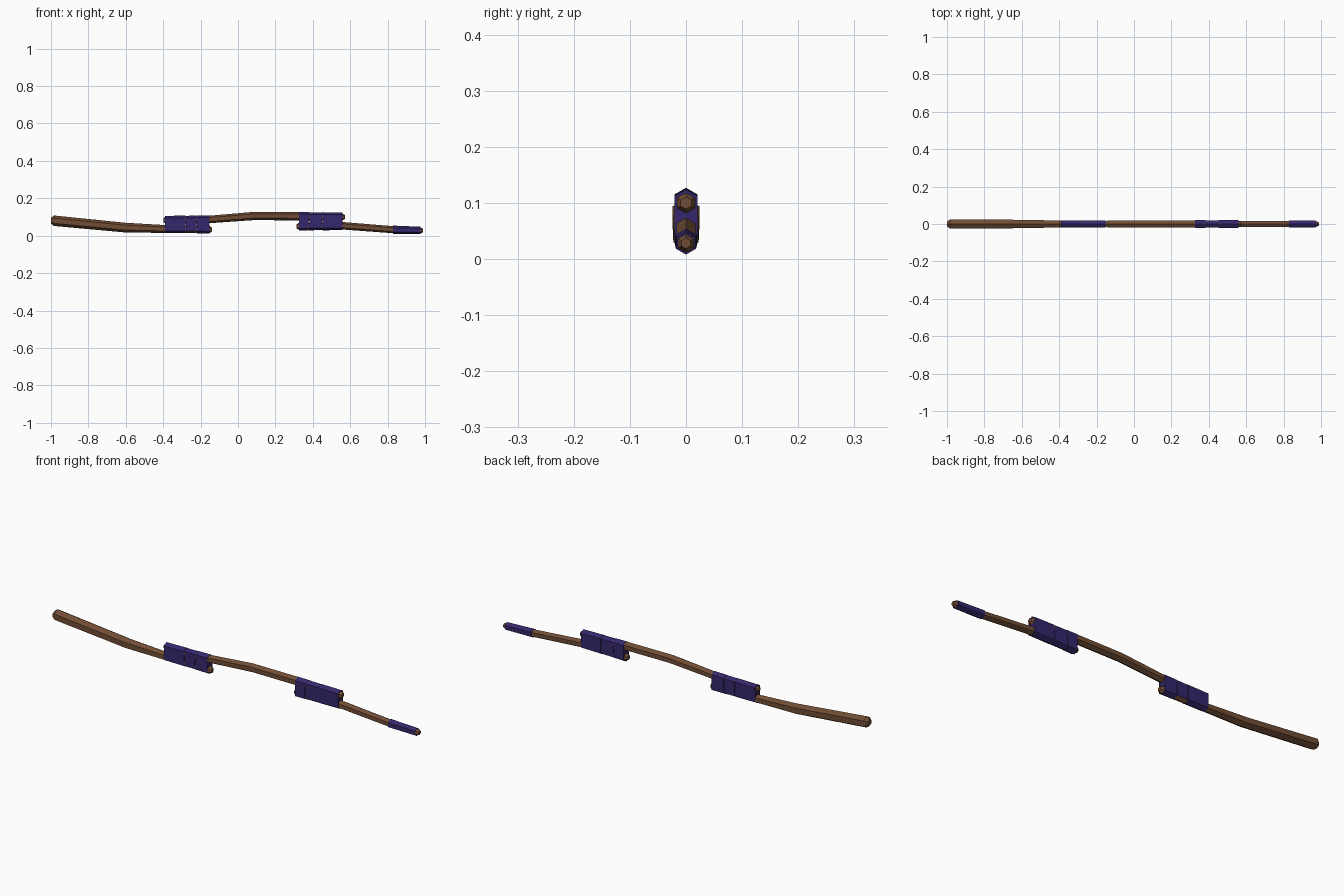
import bpy, bmesh, math

if "Cube" in bpy.data.objects:
    bpy.data.objects.remove(bpy.data.objects["Cube"])


def material(name, rgb):
    m = bpy.data.materials.new(name)
    m.diffuse_color = (*rgb, 1)
    m.use_nodes = True
    m.node_tree.nodes["Principled BSDF"].inputs["Base Color"].default_value = m.diffuse_color
    return m


WOOD = material("brown wood", (0.165, 0.075, 0.035))
CLOTH = material("purple cloth", (0.036, 0.020, 0.150))


def loft(name, rings, mat):
    """Skin a list of equal-sized rings of points and cap both ends."""
    bm = bmesh.new()
    loops = [[bm.verts.new(p) for p in ring] for ring in rings]
    n = len(loops[0])
    for a, b in zip(loops, loops[1:]):
        for i in range(n):
            bm.faces.new((a[i], a[(i + 1) % n], b[(i + 1) % n], b[i]))
    bm.faces.new(loops[0])
    bm.faces.new(loops[-1])
    bmesh.ops.recalc_face_normals(bm, faces=bm.faces)
    me = bpy.data.meshes.new(name)
    bm.to_mesh(me)
    bm.free()
    me.materials.append(mat)
    ob = bpy.data.objects.new(name, me)
    bpy.context.collection.objects.link(ob)
    return ob


def hex_ring(x, low, high, r, skew=0.0):
    """Six-sided ring, point up, stretched between a low and a high centre."""
    pts = []
    for i in range(6):
        a = math.radians(90 + 60 * i)
        z = (high if math.sin(a) > 0 else low) + r * math.sin(a)
        pts.append((x + skew * (z - (low + high) / 2), r * math.cos(a), z))
    return pts


def stick(name, path, mat=WOOD, tip=0.016):
    """Hexagonal stick through (x, z, radius) points with chamfered ends."""
    (x0, z0, r0), (x1, z1, r1) = path[0], path[-1]
    full = [(x0 - tip, z0, r0 * 0.55)] + path + [(x1 + tip, z1, r1 * 0.55)]
    return loft(name, [hex_ring(x, z, z, r) for x, z, r in full], mat)


# three crooked sticks
stick("butt_stick", [(-0.984, 0.080, 0.028), (-0.60, 0.043, 0.026),
                     (-0.39, 0.036, 0.021), (-0.155, 0.033, 0.020)])
stick("middle_stick", [(-0.383, 0.083, 0.019), (-0.15, 0.087, 0.020),
                       (0.08, 0.105, 0.022), (0.33, 0.104, 0.022),
                       (0.555, 0.100, 0.020)])
stick("tip_stick", [(0.328, 0.050, 0.020), (0.56, 0.053, 0.020),
                    (0.83, 0.032, 0.019), (0.974, 0.028, 0.017)])

# cloth grip near the thin end
loft("tip_grip", [hex_ring(0.83, 0.032, 0.032, 0.022),
                  hex_ring(0.975, 0.028, 0.028, 0.020)], CLOTH)


def wrap(name, cuts, low, high, r, skews):
    """Lashing around two sticks: bands split by fine gaps showing wood."""
    x0, x1 = cuts[0], cuts[-1]
    at = lambda pair, x: pair[0] + (pair[1] - pair[0]) * (x - x0) / (x1 - x0)
    for i, (a, b) in enumerate(zip(cuts, cuts[1:])):
        ends = ((a + 0.0015, skews[i]), (b - 0.0015, skews[i + 1]))
        loft(f"{name}_band_{i + 1}",
             [hex_ring(x, at(low, x), at(high, x), r - 0.001 * (i % 2), s)
              for x, s in ends], CLOTH)


# two lashed joints
wrap("left_wrap", [-0.391, -0.28, -0.22, -0.152],
     (0.037, 0.035), (0.083, 0.086), 0.023, [0, 0, 0, 0])
wrap("right_wrap", [0.324, 0.38, 0.45, 0.56],
     (0.051, 0.054), (0.103, 0.100), 0.024, [0, 0.1, 0, 0])
